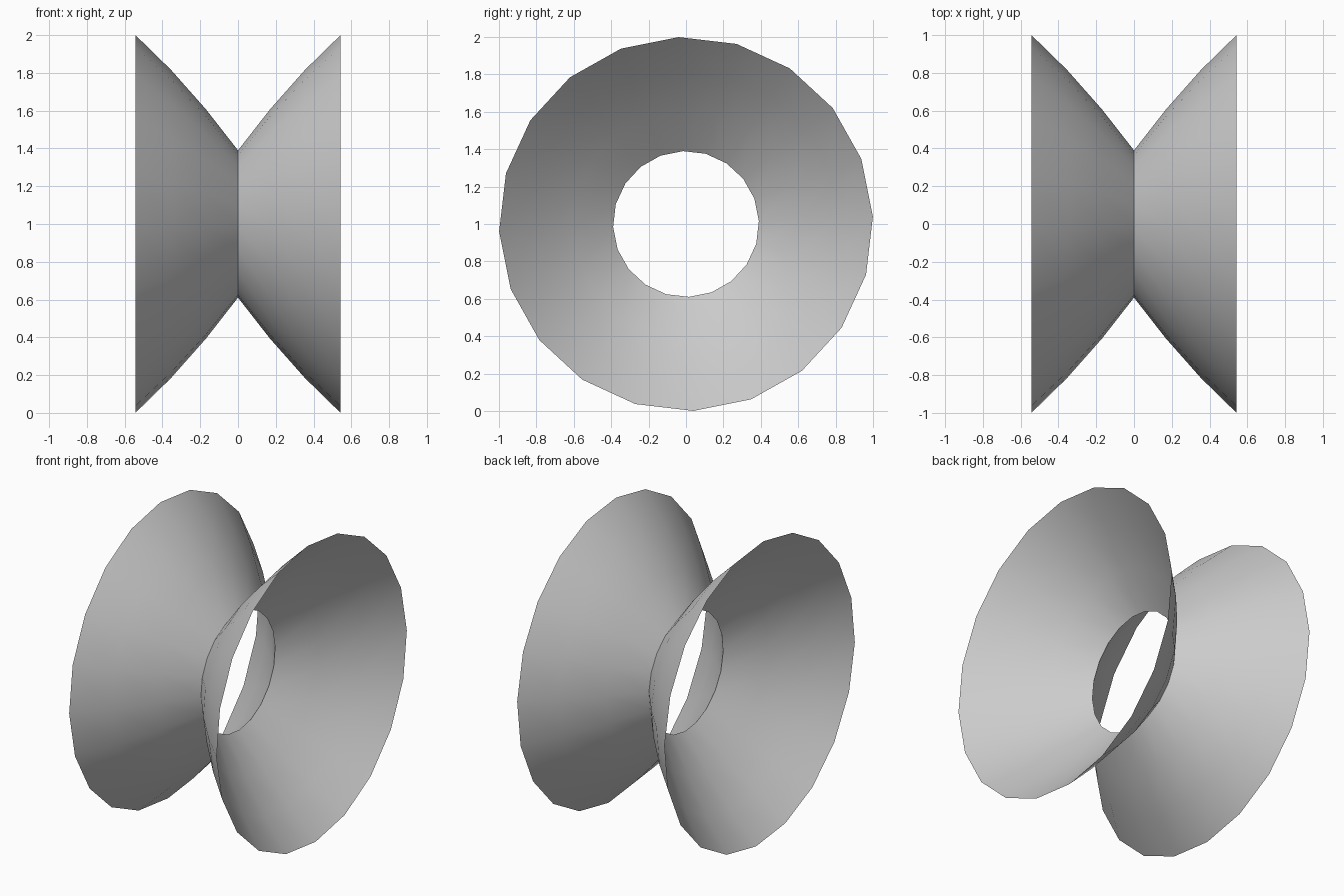
import bpy, bmesh, math
from mathutils import Matrix, Vector

if "Cube" in bpy.data.objects:
    bpy.data.objects.remove(bpy.data.objects["Cube"], do_unlink=True)

SIDES = 20
TURN = math.radians(2.3)

# Single flat grey
grey = bpy.data.materials.new("light_grey")
grey.use_nodes = True
colour = (0.6, 0.6, 0.6, 1)
grey.diffuse_color = colour
grey.node_tree.nodes["Principled BSDF"].inputs["Base Color"].default_value = colour

# Bell profile as (distance from waist, radius), mirrored through the waist
half = [(0, 0.39), (0.17, 0.608), (0.355, 0.817), (0.542, 1.0)]
profile = [(-x, r) for x, r in reversed(half[1:])] + half

# Spin the open profile around the x axis
bm = bmesh.new()
verts = [bm.verts.new((x, r, 0)) for x, r in profile]
edges = [bm.edges.new(pair) for pair in zip(verts, verts[1:])]
bmesh.ops.spin(bm, geom=verts + edges, cent=(0, 0, 0), axis=(1, 0, 0),
               angle=math.tau, steps=SIDES)
bmesh.ops.remove_doubles(bm, verts=bm.verts, dist=0.001)
bmesh.ops.transform(bm, verts=bm.verts,
                    matrix=Matrix.Translation((0, 0, 1)) @ Matrix.Rotation(TURN, 4, "X"))

# Face the thin walls away from the axis
for face in bm.faces:
    face.normal_update()
    centre = face.calc_center_median()
    if face.normal.dot(Vector((0, centre.y, centre.z - 1))) < 0:
        face.normal_flip()

mesh = bpy.data.meshes.new("flared_double_bell")
bm.to_mesh(mesh)
bm.free()
mesh.materials.append(grey)
bell = bpy.data.objects.new("flared_double_bell", mesh)
bpy.context.collection.objects.link(bell)

# Smooth walls with a crisp waist
bpy.ops.object.select_all(action="DESELECT")
bell.select_set(True)
bpy.context.view_layer.objects.active = bell
bpy.ops.object.shade_smooth_by_angle(angle=math.radians(40))
